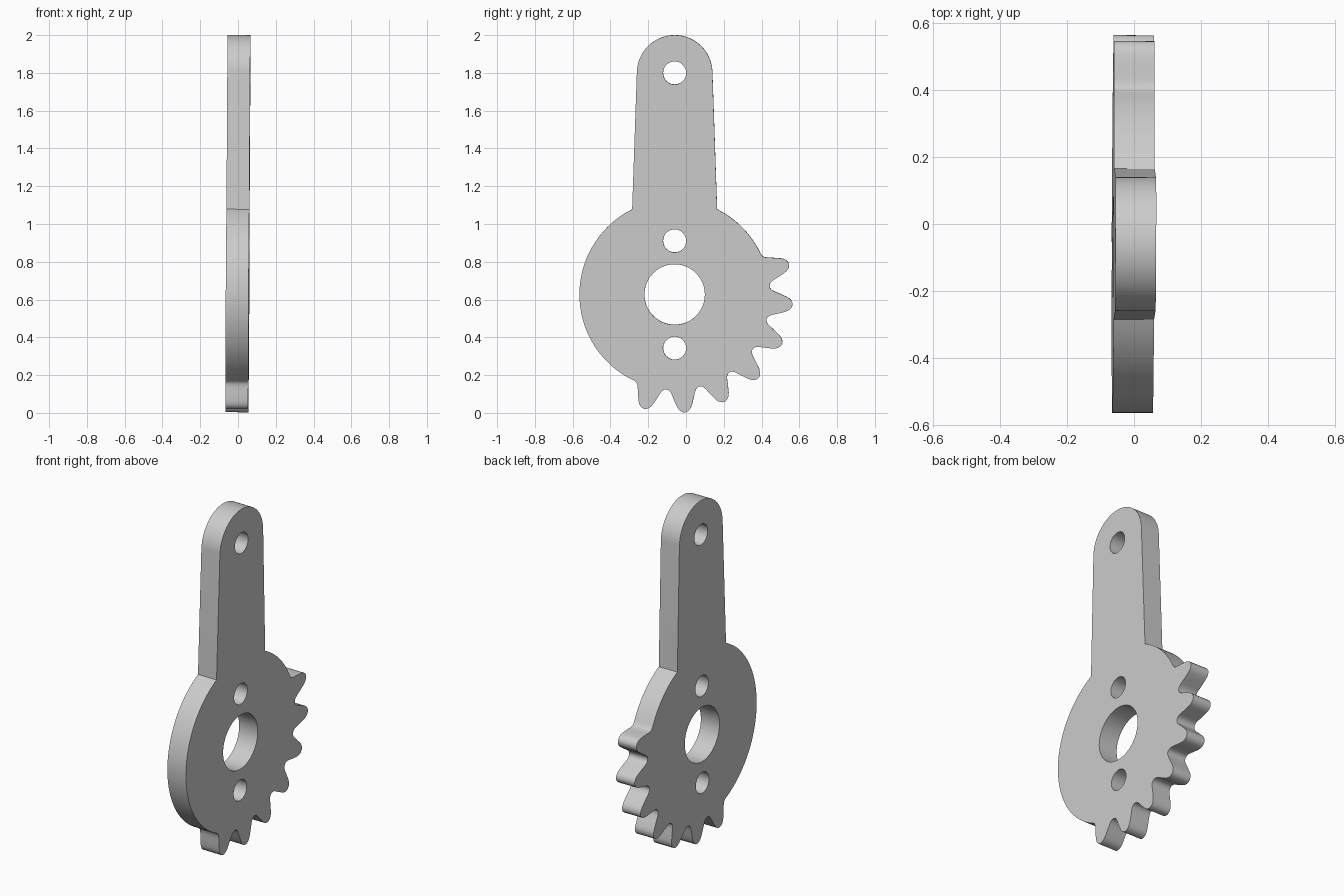
import bpy, bmesh, math
from mathutils import Matrix, Vector

cube = bpy.data.objects.get("Cube")
if cube:
    bpy.data.objects.remove(cube, do_unlink=True)

HUB = Vector((-0.06, 0.627))      # hub centre in the (y, z) plane
DISC_R, THICK = 0.504, 0.121
ARM_Z, ARM_R = 1.80, 0.20


def polar(r, degrees, centre=HUB):
    a = math.radians(degrees)
    return centre + Vector((r * math.cos(a), r * math.sin(a)))


def arc(r, start, end, steps, centre=HUB):
    return [polar(r, start + (end - start) * i / steps, centre) for i in range(steps + 1)]


# Half of a gear tooth: radius, half angle in degrees, from tip to root
flank = [(0.625, 0.9), (0.618, 2.1), (0.608, 3.0), (0.594, 3.8), (0.56, 5.3),
         (0.531, 6.6), (0.515, 7.6), (0.507, 8.7)]


def tooth(angle):
    down = [polar(r, angle - a) for r, a in flank]
    up = [polar(r, angle + a) for r, a in reversed(flank)]
    return up + [polar(0.626, angle)] + down


# Outline, clockwise from the arm's left base
outline = arc(ARM_R, 177, 3, 40, Vector((HUB.x, ARM_Z)))
outline += arc(DISC_R, 63.5, 26, 14)
for i in range(7):
    outline += tooth(15 - 20 * i)
    if i < 6:
        outline.append(polar(DISC_R, 5 - 20 * i))
outline += arc(DISC_R, -115, -243.5, 48)

# Shaft hole, two bolt holes and the arm's pin hole
loops = [outline, arc(0.16, 0, 352.5, 47)]
for z in (HUB.y - 0.284, HUB.y + 0.284, ARM_Z):
    loops.append(arc(0.061, 0, 348.75, 31, Vector((HUB.x, z))))

# Fill the profile and extrude it into a plate
bm = bmesh.new()
edges = []
for loop in loops:
    verts = [bm.verts.new((-THICK / 2, p.x, p.y)) for p in loop]
    edges += [bm.edges.new((verts[i - 1], verts[i])) for i in range(len(verts))]
bmesh.ops.triangle_fill(bm, use_beauty=True, edges=edges, normal=(1, 0, 0))
grown = bmesh.ops.extrude_face_region(bm, geom=bm.faces[:], use_keep_orig=True)
bmesh.ops.translate(bm, vec=(THICK, 0, 0),
                    verts=[g for g in grown["geom"] if isinstance(g, bmesh.types.BMVert)])
bmesh.ops.recalc_face_normals(bm, faces=bm.faces[:])

# The plate leans very slightly
pivot = Matrix.Translation((0, 0, 1))
lean = pivot @ Matrix.Rotation(0.006, 4, "Y") @ Matrix.Rotation(-0.004, 4, "Z") @ pivot.inverted()
bmesh.ops.transform(bm, matrix=lean, verts=bm.verts[:])

mesh = bpy.data.meshes.new("toothed_lever")
bm.to_mesh(mesh)
bm.free()
lever = bpy.data.objects.new("toothed_lever", mesh)
bpy.context.collection.objects.link(lever)

steel = bpy.data.materials.new("plain_grey")
steel.use_nodes = True
steel.diffuse_color = (0.6, 0.6, 0.6, 1)
steel.node_tree.nodes["Principled BSDF"].inputs["Base Color"].default_value = (0.6, 0.6, 0.6, 1)
mesh.materials.append(steel)

bpy.context.view_layer.objects.active = lever
lever.select_set(True)
bpy.ops.object.shade_smooth_by_angle(angle=math.radians(35))
